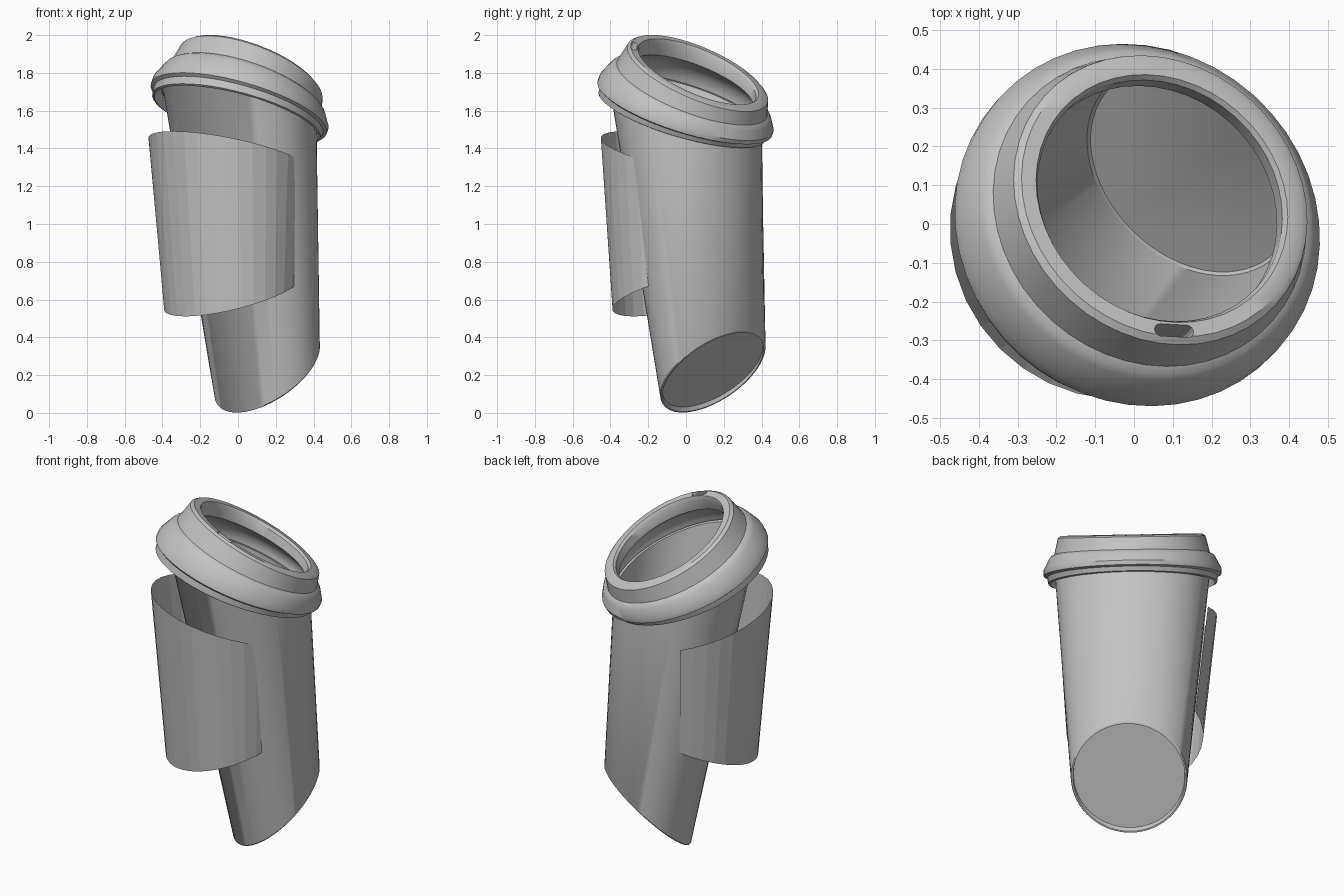
import bpy, bmesh, math
from mathutils import Vector

cube = bpy.data.objects.get("Cube")
if cube:
    bpy.data.objects.remove(cube, do_unlink=True)

grey = bpy.data.materials.new("plain grey")
grey.use_nodes = True
colour = (0.55, 0.55, 0.55, 1)
grey.diffuse_color = colour
grey.node_tree.nodes["Principled BSDF"].inputs["Base Color"].default_value = colour

UP = Vector((0, 0, 1))


def frame(centre, tilt, heading=45):
    """Tilted circle frame: centre, leaning axis, side axis, normal."""
    a, b = math.radians(tilt), math.radians(heading)
    lean = Vector((math.cos(b), math.sin(b), 0))
    side = Vector((-math.sin(b), math.cos(b), 0))
    return (Vector(centre), lean * math.cos(a) - UP * math.sin(a), side,
            lean * math.sin(a) + UP * math.cos(a))


def on_ring(fr, r, ang):
    return fr[0] + fr[1] * (r * math.cos(ang)) + fr[2] * (r * math.sin(ang))


def build(name, rings, around=True, along=False, caps=False, smooth=35):
    """Skin a list of rings of points into one object."""
    bm = bmesh.new()
    rows = [[bm.verts.new(p) for p in ring] for ring in rings]
    pairs = list(zip(rows, rows[1:])) + ([(rows[-1], rows[0])] if along else [])
    count = len(rows[0])
    for a, b in pairs:
        for i in range(count if around else count - 1):
            j = (i + 1) % count
            bm.faces.new((a[i], a[j], b[j], b[i]))
    if caps:
        bm.faces.new(rows[0])
        bm.faces.new(rows[-1])
    bmesh.ops.recalc_face_normals(bm, faces=bm.faces)
    mesh = bpy.data.meshes.new(name)
    bm.to_mesh(mesh)
    bm.free()
    obj = bpy.data.objects.new(name, mesh)
    bpy.context.collection.objects.link(obj)
    mesh.materials.append(grey)
    if smooth:
        bpy.ops.object.select_all(action='DESELECT')
        obj.select_set(True)
        bpy.context.view_layer.objects.active = obj
        bpy.ops.object.shade_smooth_by_angle(angle=math.radians(smooth))
    return obj


def circle(n):
    return [2 * math.pi * i / n for i in range(n)]


MOUTH = Vector((0.008, -0.003, 1.622))
LID_AXIS = frame(MOUTH, 27, 47)[3]


def lid_frame(h):
    """The lid bends on upwards, tilting more with height."""
    return frame(MOUTH + LID_AXIS * h, 23.5 + 33 * h, 48)


# Cup: straight loft between two oppositely tilted circles, hollow with thin wall
base = frame((0.155, 0.143, 0.216), -43)
BASE_R, MOUTH_R = 0.318, 0.423


def cup_ring(t, off):
    return [on_ring(base, BASE_R + off, a).lerp(
        on_ring(lid_frame(0), MOUTH_R + off, a), t) for a in circle(64)]


cup_wall = [(0.012, -0.016), (0, -0.012), (0, -0.004), (0.004, 0), (0.98, 0),
            (0.985, 0.01), (1, 0.01), (1, -0.01), (0.03, -0.012), (0.022, -0.02)]
build("cup", [cup_ring(t, off) for t, off in cup_wall], caps=True)

# Lid: profile (radius, height) of cap wall, flared shoulder, brim and hollow underside
lid_profile = [(0.337, 0.13), (0.335, 0.19), (0.345, 0.207), (0.385, 0.207),
               (0.402, 0.195), (0.424, 0.105), (0.442, 0.095), (0.453, 0.08),
               (0.484, 0.02), (0.484, -0.012), (0.465, -0.022), (0.46, -0.055),
               (0.447, -0.06), (0.45, 0.01), (0.432, 0.06), (0.40, 0.09)]
lid = build("lid", [[on_ring(lid_frame(h), r, a) for a in circle(48)]
                    for r, h in lid_profile], along=True)

# Drinking slot: rounded cutter through the rim
slot_angle = math.radians(-137)
slot_points = []
for end in (1, -1):
    for k in range(7):
        a = math.pi * (k / 6 - 0.5)
        slot_points.append((0.37 + end * 0.017 * math.sin(a),
                            slot_angle + end * (0.1 + 0.045 * math.cos(a))))
cutter = build("slot_cutter", [[on_ring(lid_frame(h), r, a) for r, a in slot_points]
                               for h in (0.05, 0.26)], caps=True, smooth=0)
cutter.hide_render = True
cutter.hide_viewport = True
cut = lid.modifiers.new("slot", 'BOOLEAN')
cut.operation = 'DIFFERENCE'
cut.solver = 'EXACT'
cut.object = cutter

# Sleeve: thin curved sheet standing off the cup, its ends tucked into the cup wall
sleeve_low = frame((-0.03, -0.028, 0.632), -19)
sleeve_high = frame((-0.052, -0.029, 1.375), 15.7)
span = math.radians(113)
angles = [math.pi - span + 2 * span * i / 22 for i in range(23)]
build("sleeve", [[on_ring(sleeve_low, 0.372, a) for a in angles],
                 [on_ring(sleeve_high, 0.431, a) for a in angles]],
      around=False, smooth=8)
